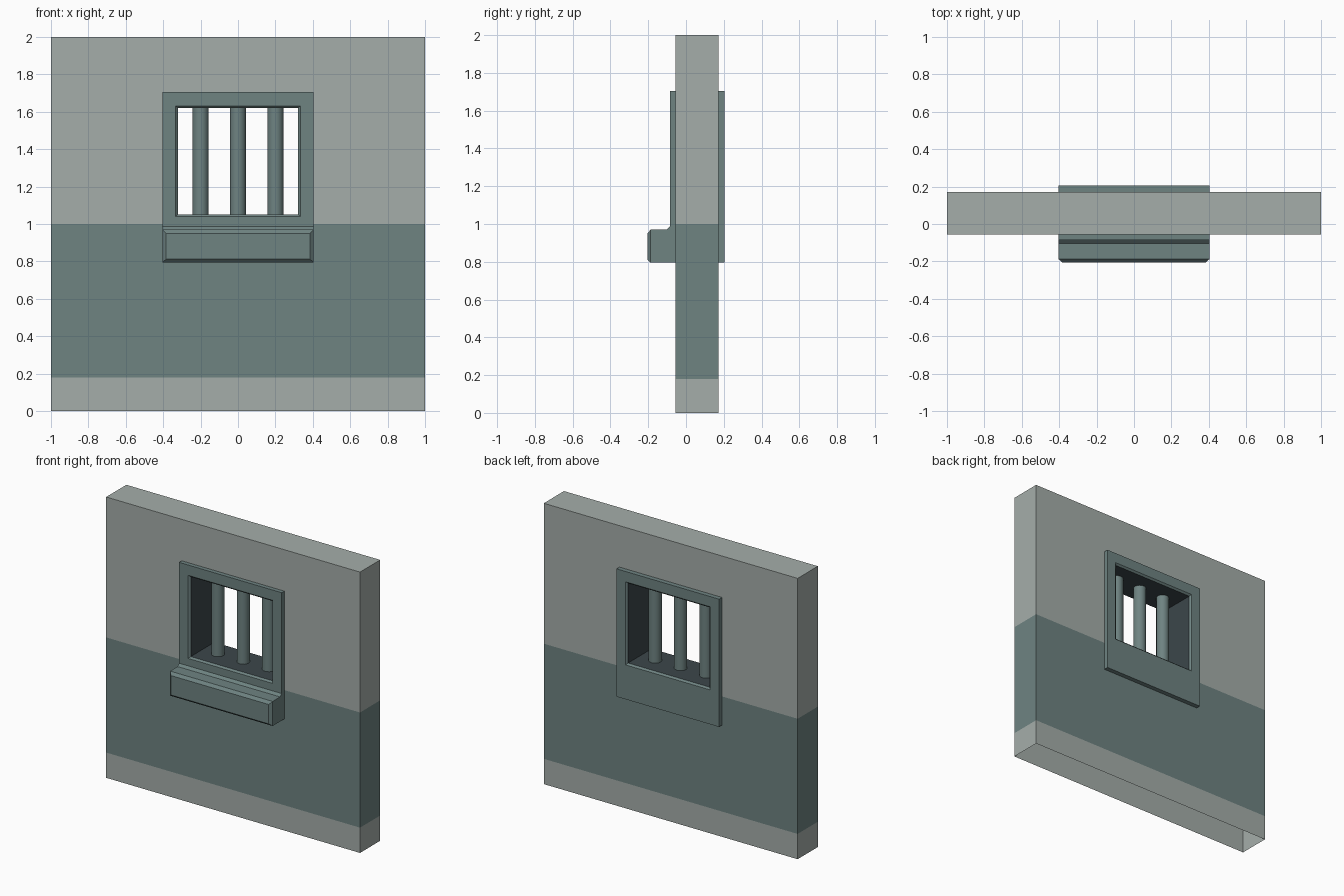
import bpy, bmesh, math

if "Cube" in bpy.data.objects:
    bpy.data.objects.remove(bpy.data.objects["Cube"])


def material(name, rgb):
    m = bpy.data.materials.new(name)
    m.diffuse_color = (*rgb, 1)
    m.use_nodes = True
    m.node_tree.nodes["Principled BSDF"].inputs["Base Color"].default_value = m.diffuse_color
    return m


GREY = material("light_grey_plaster", (0.375, 0.42, 0.40))
TEAL = material("grey_teal_paint", (0.157, 0.227, 0.222))
DARK = material("dark_recess", (0.045, 0.062, 0.070))

W, Z0, Z1 = 0.404, 0.795, 1.705       # frame outline
YF, YB = -0.055, 0.172                # wall front and back


def finish(name, bm, mats):
    bmesh.ops.remove_doubles(bm, verts=bm.verts, dist=1e-5)
    bmesh.ops.recalc_face_normals(bm, faces=bm.faces)
    me = bpy.data.meshes.new(name)
    bm.to_mesh(me)
    bm.free()
    for m in mats:
        me.materials.append(m)
    ob = bpy.data.objects.new(name, me)
    bpy.context.collection.objects.link(ob)
    return ob


def quad(bm, pts, mat=0):
    f = bm.faces.new([bm.verts.new(p) for p in pts])
    f.material_index = mat
    return f


def rect(w, z0, z1, y):
    return [(-w, y, z0), (w, y, z0), (w, y, z1), (-w, y, z1)]


def loft(bm, loops, mats):
    """Join successive rectangular loops with quads."""
    for a, b, m in zip(loops, loops[1:], mats):
        for i in range(4):
            j = (i + 1) % 4
            quad(bm, (a[i], a[j], b[j], b[i]), m)


# wall: hollow shell, open underneath, with a hole behind the frame
bm = bmesh.new()
xs = [-1, -W, W, 1]
zs = [0, 0.18, Z0, 1.0, Z1, 2]
for z0, z1 in zip(zs, zs[1:]):
    band = 1 if 0.1 < z0 < 0.9 else 0
    for x0, x1 in zip(xs, xs[1:]):
        if x0 == -W and Z0 <= z0 < Z1:
            continue
        for y in (YF, YB):
            quad(bm, ((x0, y, z0), (x1, y, z0), (x1, y, z1), (x0, y, z1)), band)
    for x in (-1, 1):
        quad(bm, ((x, YF, z0), (x, YB, z0), (x, YB, z1), (x, YF, z1)), band)
for x0, x1 in zip(xs, xs[1:]):
    quad(bm, ((x0, YF, 2), (x1, YF, 2), (x1, YB, 2), (x0, YB, 2)))
finish("wall", bm, [GREY, TEAL])

# window frame: both faces, chamfered opening and dark recess
bm = bmesh.new()
big, small = (0.333, 1.04, 1.632), (0.321, 1.052, 1.62)
loft(bm, [rect(W, Z0, Z1, YF), rect(W, Z0, Z1, -0.085),
          rect(*big, -0.085), rect(*small, -0.073),
          rect(*small, 0.193), rect(*big, 0.205),
          rect(W, Z0, Z1, 0.205), rect(W, Z0, Z1, YB)],
     [0, 0, 0, 1, 0, 0, 0])
finish("window_frame", bm, [TEAL, DARK])

# sill: block with a chamfered front
bm = bmesh.new()
front = rect(W - 0.019, 0.812, 0.95, -0.205)
loft(bm, [rect(W, Z0, 0.97, -0.085), rect(W, Z0, 0.97, -0.187), front], [0, 0])
quad(bm, front)
finish("sill", bm, [TEAL])

# sloped fillet between sill and frame
bm = bmesh.new()
tri = [(-0.085, 0.97), (-0.103, 0.97), (-0.085, 0.987)]
base = quad(bm, [(-W, y, z) for y, z in tri])
ext = bmesh.ops.extrude_face_region(bm, geom=[base], use_keep_orig=True)
for v in ext["geom"]:
    if isinstance(v, bmesh.types.BMVert):
        v.co.x = W
finish("sill_fillet", bm, [TEAL])

# bars
for i in (-1, 0, 1):
    bpy.ops.mesh.primitive_cylinder_add(vertices=16, radius=0.043, depth=0.568,
                                        location=(0.2 * i, 0.06, 1.336))
    bar = bpy.context.object
    bar.name = f"bar_{i + 2}"
    bar.data.materials.append(TEAL)
    bpy.ops.object.shade_smooth_by_angle(angle=math.radians(40))
